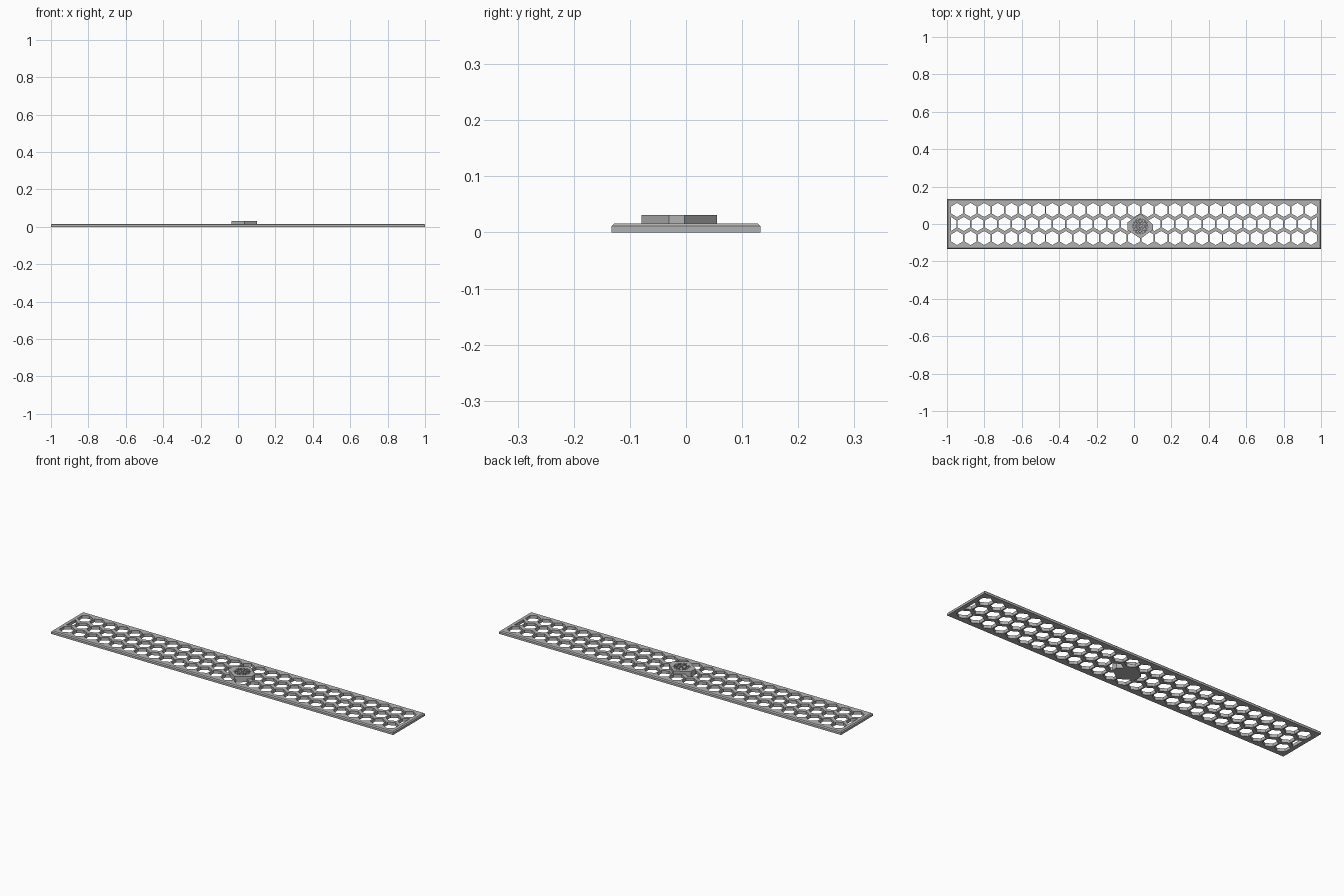
import bpy, bmesh, math

if "Cube" in bpy.data.objects:
    bpy.data.objects.remove(bpy.data.objects["Cube"])

grey = bpy.data.materials.new("light grey")
grey.diffuse_color = (0.45, 0.45, 0.45, 1)
grey.use_nodes = True
grey.node_tree.nodes["Principled BSDF"].inputs["Base Color"].default_value = grey.diffuse_color

PITCH, ROW, R = 0.0728, 0.075, 0.0375
LIMIT = 0.978


def prism(bm, pts, z0, z1):
    """Closed prism over a counter-clockwise outline."""
    lo = [bm.verts.new((x, y, z0)) for x, y in pts]
    hi = [bm.verts.new((x, y, z1)) for x, y in pts]
    bm.faces.new(lo[::-1])
    bm.faces.new(hi)
    n = len(pts)
    for i in range(n):
        j = (i + 1) % n
        bm.faces.new((lo[i], lo[j], hi[j], hi[i]))


def make(name, bm):
    me = bpy.data.meshes.new(name)
    bmesh.ops.recalc_face_normals(bm, faces=bm.faces)
    bm.to_mesh(me)
    bm.free()
    ob = bpy.data.objects.new(name, me)
    bpy.context.collection.objects.link(ob)
    me.materials.append(grey)
    return ob


def cut(ob, cutter):
    m = ob.modifiers.new("cut", 'BOOLEAN')
    m.operation, m.solver, m.object = 'DIFFERENCE', 'EXACT', cutter
    cutter.hide_render = True
    cutter.hide_viewport = True
    bpy.context.view_layer.objects.active = ob
    bpy.ops.object.modifier_apply(modifier=m.name)
    bpy.data.objects.remove(cutter, do_unlink=True)


# plate with a chamfered top rim
bm = bmesh.new()
rings = []
for hx, hy, z in ((1, 0.133, 0), (1, 0.133, 0.011), (0.995, 0.128, 0.016)):
    rings.append([bm.verts.new((sx * hx, sy * hy, z))
                  for sx, sy in ((-1, -1), (1, -1), (1, 1), (-1, 1))])
bm.faces.new(rings[0][::-1])
bm.faces.new(rings[-1])
for a, b in zip(rings, rings[1:]):
    for i in range(4):
        j = (i + 1) % 4
        bm.faces.new((a[i], a[j], b[j], b[i]))
plate = make("plate", bm)

# honeycomb holes: two full outer rows, a staggered middle row trimmed by the border
bm = bmesh.new()
for row in (-1, 0, 1):
    count = 27 if row else 28
    for k in range(count):
        cx = (k - (count - 1) / 2) * PITCH
        pts = []
        for i in range(6):
            a = math.radians(30 + 60 * i)
            p = (max(-LIMIT, min(LIMIT, cx + R * math.cos(a))),
                 row * ROW + R * math.sin(a))
            if not pts or math.dist(p, pts[-1]) > 1e-4:
                pts.append(p)
        prism(bm, pts, -0.05, 0.05)
cut(plate, make("hole_cutter", bm))

# raised six-sided badge
outline = [(0.035, -0.079), (0.102, -0.030), (0.102, -0.003),
           (0.035, 0.055), (-0.036, 0.008), (-0.036, -0.030)]
bm = bmesh.new()
prism(bm, outline, 0.0, 0.031)
badge = make("badge", bm)

# shallow grooves across the badge
cx, cy = 0.033, -0.012
bm = bmesh.new()
for k in range(3):
    a = math.radians(30 + 60 * k)
    d, n = (math.cos(a), math.sin(a)), (-math.sin(a), math.cos(a))
    for off in (-0.024, 0.0, 0.024):
        h = 0.042 - abs(off) * 0.4
        pts = [(cx + d[0] * s * h + n[0] * (off + t * 0.002),
                cy + d[1] * s * h + n[1] * (off + t * 0.002))
               for s, t in ((-1, -1), (1, -1), (1, 1), (-1, 1))]
        prism(bm, pts, 0.022 + k * 0.0003, 0.05 + k * 0.001)
groove = make("groove_cutter", bm)
groove_mod = badge.modifiers.new("grooves", 'BOOLEAN')
groove_mod.operation, groove_mod.solver = 'DIFFERENCE', 'EXACT'
groove_mod.use_self = True
groove_mod.object = groove
bpy.context.view_layer.objects.active = badge
bpy.ops.object.modifier_apply(modifier="grooves")
bpy.data.objects.remove(groove, do_unlink=True)
